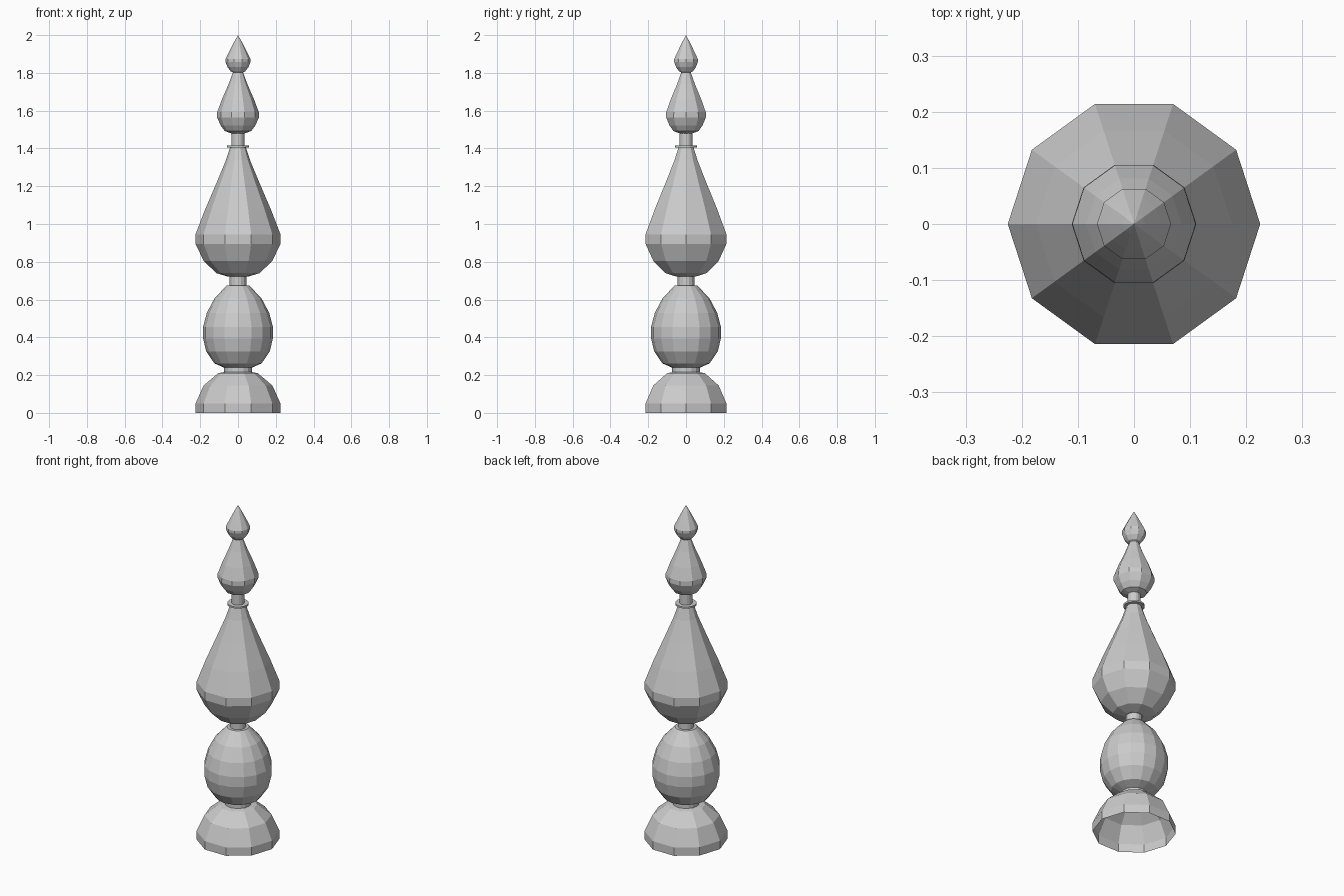
import bpy, bmesh
from math import cos, sin, tau

if "Cube" in bpy.data.objects:
    bpy.data.objects.remove(bpy.data.objects["Cube"])


def turned(name, profile, sides=10, caps=(True, True)):
    """Revolve (radius, z) points, listed from bottom to top, with flat facets."""
    bm = bmesh.new()
    rings = []
    for r, z in profile:
        if r == 0:
            rings.append([bm.verts.new((0, 0, z))])
        else:
            rings.append([bm.verts.new((r * cos(tau * i / sides), r * sin(tau * i / sides), z))
                          for i in range(sides)])
    for a, b in zip(rings, rings[1:]):
        for i in range(sides):
            j = (i + 1) % sides
            if len(b) == 1:
                bm.faces.new((a[i], a[j], b[0]))
            else:
                bm.faces.new((a[i], a[j], b[j], b[i]))
    if caps[0]:
        bm.faces.new(rings[0][::-1])
    if caps[1] and len(rings[-1]) > 1:
        bm.faces.new(rings[-1])
    mesh = bpy.data.meshes.new(name)
    bm.to_mesh(mesh)
    bm.free()
    ob = bpy.data.objects.new(name, mesh)
    bpy.context.collection.objects.link(ob)
    return ob


# Hollow dome foot, open underneath
turned("base_dome", [(.225, 0), (.225, .05), (.182, .145), (.105, .21), (.07, .217)],
       caps=(False, True))

# Lower egg-shaped ball, with more sides than the rest
turned("lower_ball", [(.07, .238), (.125, .262), (.168, .325), (.185, .395), (.185, .455),
                      (.165, .53), (.125, .605), (.06, .675)], sides=16)

# Large, medium and small teardrop bulbs
turned("large_bulb", [(.055, .722), (.115, .74), (.182, .805), (.225, .895), (.225, .945),
                      (.175, 1.075), (.115, 1.215), (.065, 1.335), (.042, 1.405)])
turned("medium_bulb", [(.035, 1.48), (.07, 1.492), (.092, 1.522), (.111, 1.565), (.11, 1.592),
                       (.085, 1.66), (.05, 1.74), (.02, 1.82)])
turned("tip_bulb", [(.022, 1.80), (.038, 1.808), (.055, 1.83), (.066, 1.858), (.066, 1.873),
                    (.048, 1.91), (.02, 1.965), (0, 2.0)])

# Round necks and collar joining the parts
for name, r, z0, z1, sides in [("base_neck", .073, .205, .25, 16),
                               ("middle_neck", .044, .66, .74, 16),
                               ("collar", .058, 1.406, 1.416, 16),
                               ("upper_neck", .035, 1.39, 1.495, 16)]:
    turned(name, [(r, z0), (r, z1)], sides)
